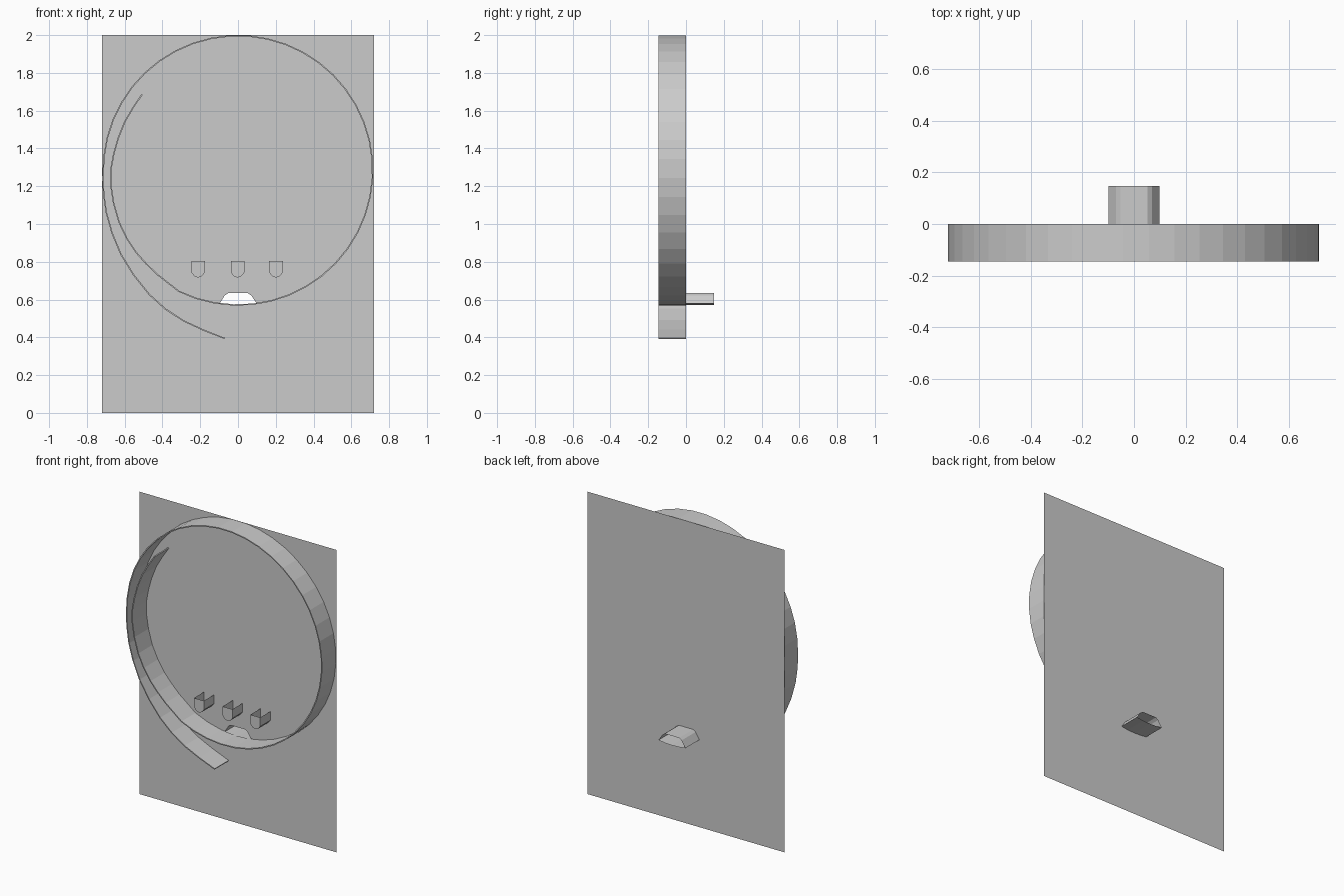
import bpy, bmesh, math
from mathutils import Vector

cube = bpy.data.objects.get("Cube")
if cube:
    bpy.data.objects.remove(cube, do_unlink=True)

grey = bpy.data.materials.new("plain_grey")
grey.use_nodes = True
color = (0.6, 0.6, 0.6, 1)
grey.diffuse_color = color
grey.node_tree.nodes["Principled BSDF"].inputs["Base Color"].default_value = color

CENTER_Z, RADIUS, DEPTH = 1.284, 0.713, 0.145


def finish(name, bm):
    mesh = bpy.data.meshes.new(name)
    bm.to_mesh(mesh)
    bm.free()
    mesh.materials.append(grey)
    obj = bpy.data.objects.new(name, mesh)
    bpy.context.collection.objects.link(obj)
    return obj


def loop_edges(bm, points, y, closed=True):
    verts = [bm.verts.new((x, y, z)) for x, z in points]
    ends = verts[1:] + verts[:1] if closed else verts[1:]
    return [bm.edges.new(pair) for pair in zip(verts, ends)]


def extrude(bm, edges, dy):
    new = bmesh.ops.extrude_edge_only(bm, edges=edges)["geom"]
    moved = [v for v in new if isinstance(v, bmesh.types.BMVert)]
    bmesh.ops.translate(bm, verts=moved, vec=(0, dy, 0))


def arc(a0, a1, steps):
    angles = [math.radians(a0 + (a1 - a0) * i / steps) for i in range(steps + 1)]
    return [(RADIUS * math.cos(a), CENTER_Z + RADIUS * math.sin(a)) for a in angles]


def smooth_path(keys, steps):
    """Catmull-Rom path through the key points."""
    k = [Vector(p) for p in keys]
    k = [2 * k[0] - k[1]] + k + [2 * k[-1] - k[-2]]
    path = []
    for a, b, c, d in zip(k, k[1:], k[2:], k[3:]):
        for i in range(steps):
            t = i / steps
            path.append(0.5 * (2 * b + (c - a) * t + (2 * a - 5 * b + 4 * c - d) * t * t
                               + (3 * b - a - 3 * c + d) * t ** 3))
    return [tuple(p) for p in path + [k[-2]]]


# Tunnel outline: chamfered roof over a floor that follows the ring
half_roof = [(0.098, 0.58), (0.07, 0.622), (0.052, 0.634)]
floor = arc(262.1, 277.9, 4)
tunnel_outline = floor[:-1] + half_roof + [(-x, z) for x, z in reversed(half_roof[1:])]

# Backboard with the tunnel opening cut through
bm = bmesh.new()
edges = loop_edges(bm, [(-0.72, 0), (0.72, 0), (0.72, 2), (-0.72, 2)], 0)
edges += loop_edges(bm, tunnel_outline, 0)
bmesh.ops.triangle_fill(bm, use_beauty=True, edges=edges, normal=(0, -1, 0))
bmesh.ops.dissolve_limit(bm, angle_limit=0.01, verts=bm.verts[:], edges=bm.edges[:])
finish("backboard", bm)

# Open tunnel behind the board
bm = bmesh.new()
extrude(bm, loop_edges(bm, tunnel_outline, 0), 0.147)
finish("exit_tunnel", bm)

# Spiral rail: lead-in, full loop, inner overlap
lead_in = smooth_path([(-0.07, 0.394), (-0.29, 0.488), (-0.47, 0.627), (-0.62, 0.84),
                       (-0.697, 1.06), (-0.716, 1.24)], 2)
loop = arc(174, -116, 36)
overlap = smooth_path([(-0.43, 0.735), (-0.54, 0.85), (-0.63, 1.01), (-0.674, 1.21),
                       (-0.658, 1.37), (-0.6, 1.54), (-0.508, 1.686)], 2)
bm = bmesh.new()
extrude(bm, loop_edges(bm, lead_in + loop + overlap, 0, closed=False), -DEPTH)
rail = finish("spiral_rail", bm)
thick = rail.modifiers.new("thickness", "SOLIDIFY")
thick.thickness = 0.007
thick.offset = 0

# Three open-topped cups on the board
half_cup = [(0.036, 0.803), (0.036, 0.744), (0.02, 0.724)]
cup_outline = [(-x, z) for x, z in half_cup] + [(0, 0.716)] + half_cup[::-1]
for name, cx in (("right_cup", -0.211), ("middle_cup", -0.002), ("left_cup", 0.201)):
    bm = bmesh.new()
    walls = loop_edges(bm, [(x + cx, z) for x, z in cup_outline], -0.107, closed=False)
    bm.faces.new([walls[0].verts[0]] + [e.verts[1] for e in walls])
    extrude(bm, walls, 0.107)
    finish(name, bm)
